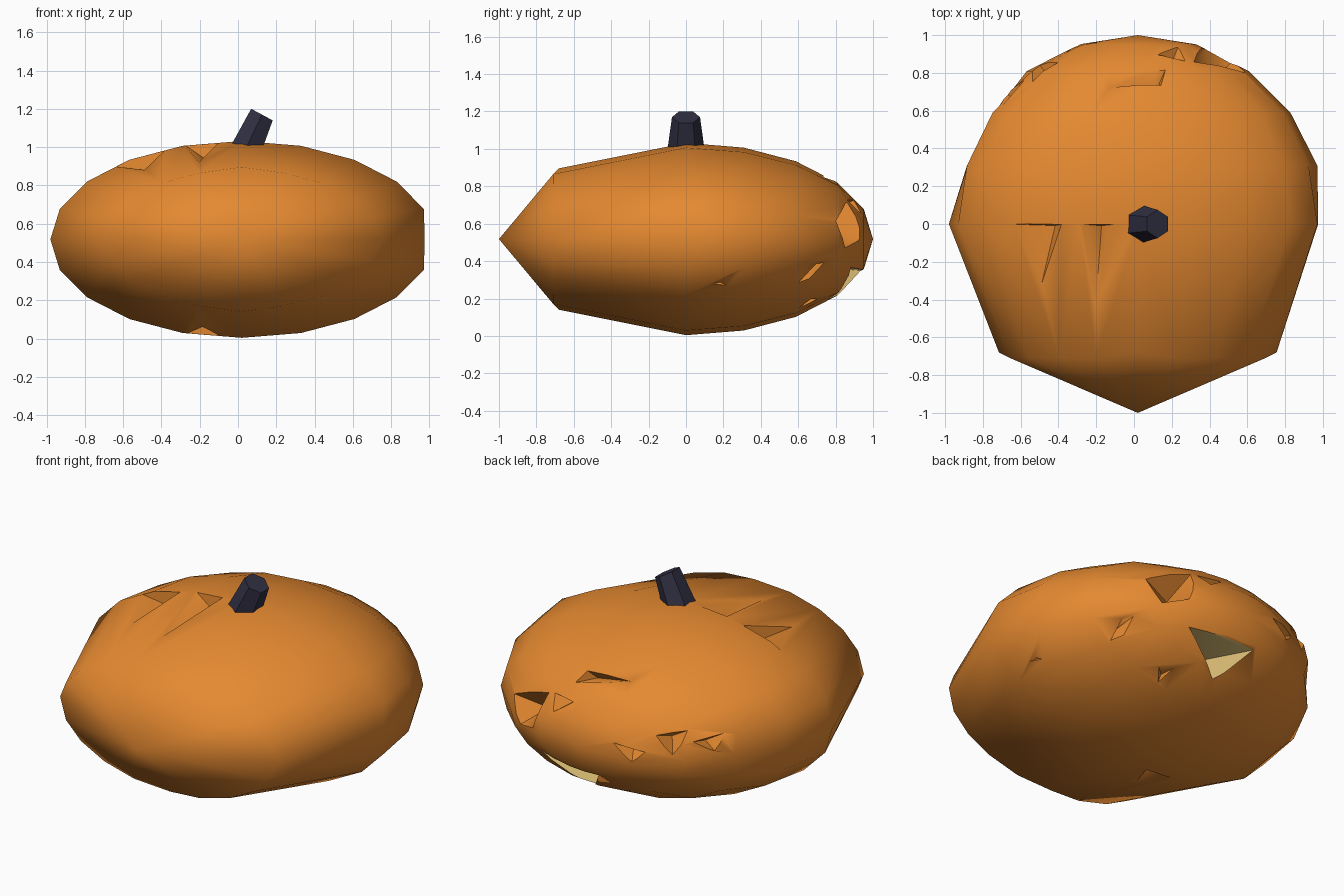
import bpy, bmesh
from math import sin, cos, pi, radians
from mathutils import Vector

old = bpy.data.objects.get("Cube")
if old:
    bpy.data.objects.remove(old, do_unlink=True)

CENTRE = Vector((0.02, 0, 0.518))
SQUASH = 0.514
SEGMENTS = 20


def material(name, colour):
    m = bpy.data.materials.new(name)
    m.use_nodes = True
    m.diffuse_color = (*colour, 1)
    bsdf = next(n for n in m.node_tree.nodes if n.type == 'BSDF_PRINCIPLED')
    bsdf.inputs["Base Color"].default_value = (*colour, 1)
    bsdf.inputs["Roughness"].default_value = 0.8
    return m


orange = material("pumpkin orange", (0.78, 0.25, 0.03))
yellow = material("pale yellow flesh", (0.72, 0.52, 0.18))
dark = material("dark stem", (0.03, 0.029, 0.056))


def make_object(name, bm, mats):
    bmesh.ops.recalc_face_normals(bm, faces=bm.faces[:])
    mesh = bpy.data.meshes.new(name)
    bm.to_mesh(mesh)
    bm.free()
    for m in mats:
        mesh.materials.append(m)
    obj = bpy.data.objects.new(name, mesh)
    bpy.context.collection.objects.link(obj)
    return obj


def activate(obj):
    bpy.ops.object.select_all(action='DESELECT')
    obj.select_set(True)
    bpy.context.view_layer.objects.active = obj


def bridge(bm, a, b):
    n = len(a)
    for k in range(n):
        bm.faces.new((a[k], a[(k + 1) % n], b[(k + 1) % n], b[k]))


def fan(bm, ring, tip):
    for k in range(len(ring)):
        bm.faces.new((ring[k], ring[(k + 1) % len(ring)], tip))


# Pumpkin shell: coarse point at the front, rounder rings at the back
bm = bmesh.new()
rings = []
for lat in (-45, 0, 18, 36, 54, 72):
    ring = []
    for k in range(SEGMENTS):
        a = 2 * pi * k / SEGMENTS
        y, r = sin(radians(lat)), cos(radians(lat))
        if lat < 0:
            y, r = (-0.68, 0.735) if k % 5 == 0 else (-0.71, 0.71)
        rx = r
        if k == 0 and lat == 0:
            rx = 0.955                      # flattened left side
        if k == SEGMENTS // 2 and lat in (18, 36):
            rx = r - 0.05                   # flattened right side
        ring.append(bm.verts.new(CENTRE + Vector((rx * cos(a), y, r * SQUASH * sin(a)))))
    rings.append(ring)
for a, b in zip(rings, rings[1:]):
    bridge(bm, a, b)
fan(bm, rings[0], bm.verts.new(CENTRE - Vector((0, 1, 0))))
fan(bm, rings[-1], bm.verts.new(CENTRE + Vector((0, 1, 0))))
pumpkin = make_object("pumpkin_shell", bm, (orange, yellow))


def on_shell(p, factor):
    """Project a point onto the ellipsoid, scaled by a factor."""
    d = Vector(p) - CENTRE
    d.z /= SQUASH
    d = d.normalized() * factor
    d.z *= SQUASH
    return CENTRE + d


def carve(corners, deep, depth=0.84, rim=1.03, slot=0):
    """Cut a pyramid shaped dent with its corners on the shell."""
    cb = bmesh.new()
    for p in corners:
        cb.verts.new(on_shell(p, rim))
    cb.verts.new(on_shell(deep, depth))
    bmesh.ops.convex_hull(cb, input=cb.verts[:])
    for f in cb.faces:
        f.material_index = slot
    cutter = make_object("dent_cutter", cb, (orange, yellow))
    cutter.hide_render = True
    activate(pumpkin)
    mod = pumpkin.modifiers.new("dent", 'BOOLEAN')
    mod.operation = 'DIFFERENCE'
    mod.solver = 'EXACT'
    mod.object = cutter
    bpy.ops.object.modifier_apply(modifier=mod.name)
    bpy.data.objects.remove(cutter, do_unlink=True)


# Long notches on the crown and one underneath
carve([(-.68, 0, .9), (-.37, 0, 1), (-.51, -.48, .87)], (-.51, -.01, .95), .82)
carve([(-.28, 0, 1), (-.08, 0, 1.03), (-.21, -.62, .9)], (-.2, -.01, 1), .84)
carve([(-.28, 0, .02), (-.08, 0, 0), (-.2, -.3, .05)], (-.18, -.01, .02), .8)

# Small triangular dent high on the back
carve([(-.2, .71, .86), (.18, .84, .8), (.15, .71, .85)], (.12, .77, .83), .88)

# Carved eye hollows on the back rim
carve([(.3, .88, .75), (.6, .78, .62), (.52, .84, .45), (.36, .92, .5)], (.45, .86, .57), .84)
carve([(.1, .88, .73), (.3, .86, .74), (.24, .94, .64)], (.2, .9, .7), .88)

# Jagged row of dents along the right back rim
carve([(-.38, .88, .66), (-.58, .76, .7), (-.5, .84, .53)], (-.48, .83, .62), .88)
carve([(-.56, .78, .63), (-.74, .62, .68), (-.7, .68, .54)], (-.65, .72, .6), .9)
carve([(-.15, .96, .6), (-.4, .9, .56), (-.3, .93, .48)], (-.28, .94, .55), .91)

# Long groove low on the left side
carve([(.93, .05, .26), (.6, .78, .41), (.62, .7, .29)], (.7, .6, .34), .88)

# Mouth opening with pale flesh inside, and the chip below it
carve([(.36, .88, .37), (-.08, .95, .35), (.07, .76, .18)], (.12, .88, .3), .6, 1.03, 1)
carve([(.3, .76, .2), (.42, .7, .2), (.34, .6, .12)], (.35, .68, .16), .91)

activate(pumpkin)
bpy.ops.object.shade_smooth_by_angle(angle=radians(50))

# Stem: tapered six sided stub leaning to the left
bm = bmesh.new()
low, high = [], []
for k in range(6):
    a = pi / 6 + k * pi / 3
    low.append(bm.verts.new((0.04 + 0.1 * cos(a), 0.1 * sin(a), 0.99)))
    high.append(bm.verts.new((0.125 + 0.065 * cos(a), 0.075 * sin(a), 1.17 - 0.035 * cos(a))))
bridge(bm, low, high)
bm.faces.new(high)
bm.faces.new(low[::-1])
make_object("stem", bm, (dark,))
